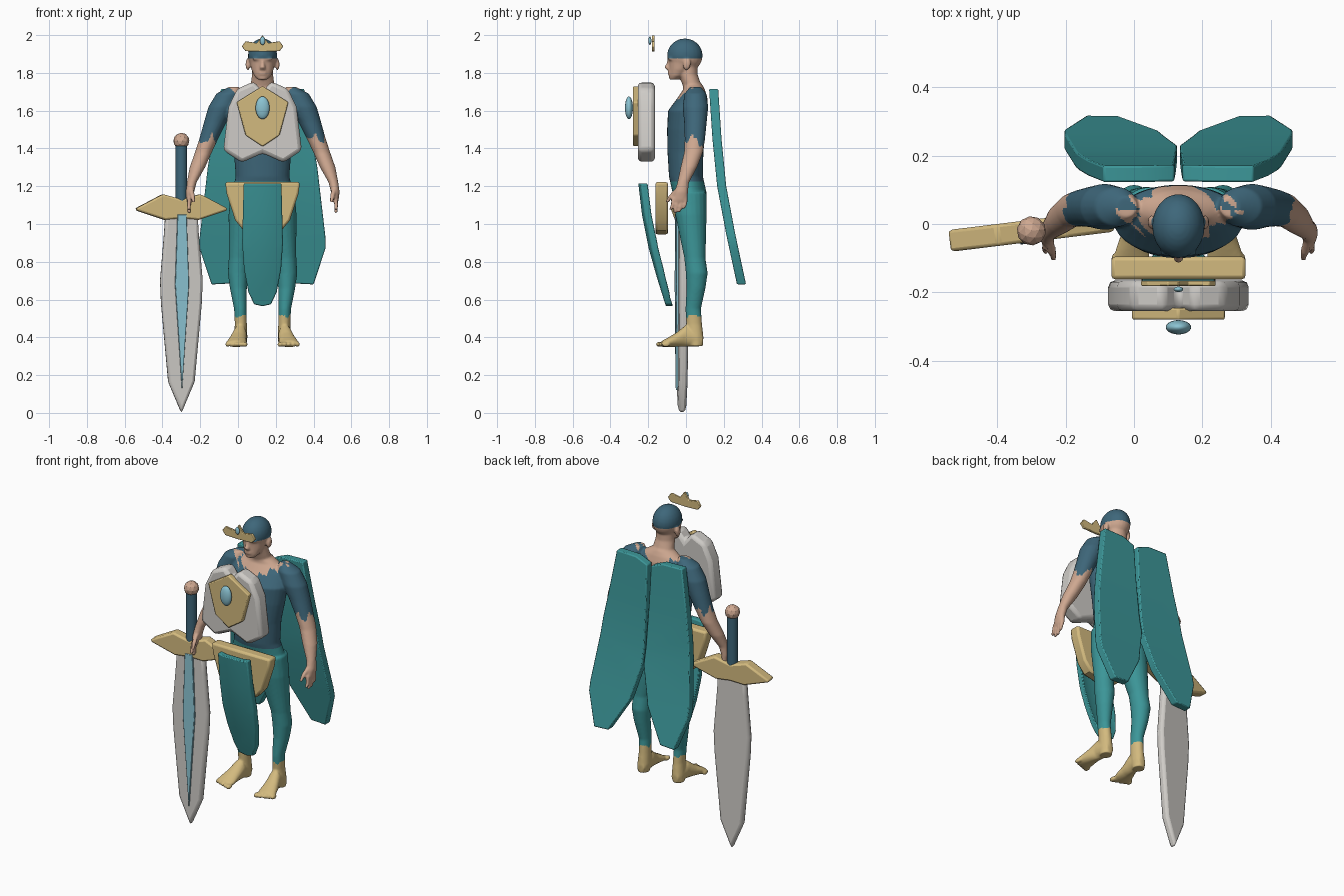
import bpy, bmesh, math, random
from mathutils import Matrix, Vector

if "Cube" in bpy.data.objects:
    bpy.data.objects.remove(bpy.data.objects["Cube"])

random.seed(4)
CX = 0.13  # figure centre line


def material(name, rgb):
    m = bpy.data.materials.new(name)
    m.diffuse_color = (*rgb, 1)
    m.use_nodes = True
    m.node_tree.nodes["Principled BSDF"].inputs["Base Color"].default_value = m.diffuse_color
    return m


TEAL = material("teal cloth", (0.045, 0.305, 0.315))
BLUE = material("dark blue", (0.048, 0.135, 0.195))
GOLD = material("gold", (0.65, 0.49, 0.21))
WHITE = material("pale metal", (0.62, 0.60, 0.57))
SKIN = material("skin", (0.62, 0.39, 0.28))
GEM = material("light blue", (0.26, 0.55, 0.65))


def finish(bm, name, mats, loc=(CX, 0, 0), rot=0):
    bmesh.ops.recalc_face_normals(bm, faces=bm.faces[:])
    me = bpy.data.meshes.new(name)
    bm.to_mesh(me)
    bm.free()
    ob = bpy.data.objects.new(name, me)
    bpy.context.collection.objects.link(ob)
    for m in mats:
        me.materials.append(m)
    ob.location = loc
    ob.rotation_euler.z = rot
    bpy.ops.object.select_all(action='DESELECT')
    ob.select_set(True)
    bpy.context.view_layer.objects.active = ob
    return ob


def smooth(angle=30):
    bpy.ops.object.shade_smooth_by_angle(angle=math.radians(angle))


def loft(bm, rings, along='z', n=20, s=1):
    """Closed tube through rings (position along axis, x, other, rx, r_other)."""
    loops = []
    for p, x, q, rx, rq in rings:
        loop = []
        for i in range(n):
            a = math.tau * i / n
            u, w = s * x + rx * math.cos(a), q + rq * math.sin(a)
            loop.append(bm.verts.new((u, w, p) if along == 'z' else (u, p, w)))
        loops.append(loop)
    for a, b in zip(loops, loops[1:]):
        for i in range(n):
            bm.faces.new((a[i], a[(i + 1) % n], b[(i + 1) % n], b[i]))
    bm.faces.new(loops[0])
    bm.faces.new(loops[-1])


def ball(bm, c, r, tilt=0):
    m = Matrix.Translation(c) @ Matrix.Rotation(tilt, 4, 'X') @ Matrix.Diagonal((*r, 1))
    bmesh.ops.create_uvsphere(bm, u_segments=24, v_segments=14, radius=1, matrix=m)


def plate(name, pts, y0, y1, mat, bevel, zcuts=(), xcuts=(), bend=None, mirror=True, **kw):
    """Outline in x/z, extruded in y, optionally sliced and bent."""
    if mirror:
        pts = pts + [(-x, z) for x, z in reversed(pts) if abs(x) > 1e-4]
    bm = bmesh.new()
    bm.faces.new([bm.verts.new((x, y0, z)) for x, z in pts])
    cuts = [((0, 0, z), (0, 0, 1)) for z in zcuts] + [((x, 0, 0), (1, 0, 0)) for x in xcuts]
    for co, no in cuts:
        bmesh.ops.bisect_plane(bm, geom=bm.verts[:] + bm.edges[:] + bm.faces[:],
                               plane_co=co, plane_no=no)
    new = bmesh.ops.extrude_face_region(bm, geom=bm.faces[:])
    for v in new['geom']:
        if isinstance(v, bmesh.types.BMVert):
            v.co.y = y1
    if bend:
        for v in bm.verts:
            v.co.y += bend(v.co.x, v.co.z)
    ob = finish(bm, name, [mat], **kw)
    b = ob.modifiers.new("bevel", 'BEVEL')
    b.width, b.segments, b.limit_method = bevel, 2, 'ANGLE'
    b.angle_limit = math.radians(40)
    smooth(25)
    return ob


def ramp(z, pts):
    """Linear lookup through descending (z, y) pairs."""
    for (za, ya), (zb, yb) in zip(pts, pts[1:]):
        if z >= zb:
            return ya + (yb - ya) * (za - z) / (za - zb)
    return pts[-1][1]


# Body: overlapping volumes fused into one skin
bm = bmesh.new()
loft(bm, [(1.07, 0, .02, .12, .06), (1.16, 0, .02, .165, .09), (1.25, 0, 0, .142, .09),
          (1.38, 0, -.003, .152, .095), (1.5, 0, .002, .175, .102), (1.6, 0, .01, .19, .105),
          (1.67, 0, .035, .165, .078), (1.71, 0, .042, .11, .058), (1.74, 0, .035, .06, .05)], n=32)
loft(bm, [(1.64, 0, .035, .085, .065), (1.72, 0, .037, .066, .05), (1.79, 0, .012, .056, .05),
          (1.86, 0, .01, .055, .05)])
# Head and face
ball(bm, (0, -.006, 1.892), (.077, .094, .09))
loft(bm, [(1.765, 0, -.065, .026, .024), (1.785, 0, -.048, .045, .043), (1.82, 0, -.03, .06, .06),
          (1.86, 0, -.018, .068, .074), (1.9, 0, -.01, .07, .08)])
loft(bm, [(1.82, 0, -.092, .017, .014), (1.83, 0, -.1, .015, .016), (1.85, 0, -.09, .01, .014),
          (1.872, 0, -.086, .01, .012)], n=10)
for z in (1.794, 1.805):
    ball(bm, (0, -.085, z), (.024, .012, .007))
for s in (-1, 1):
    ball(bm, (s * .03, -.082, 1.875), (.026, .014, .008))
    ball(bm, (s * .078, .005, 1.845), (.012, .02, .032), -.2)
    # Arm and hand
    loft(bm, [(1.725, .15, .05, .03, .03), (1.69, .18, .05, .065, .058), (1.62, .215, .05, .072, .068),
              (1.54, .25, .05, .06, .06), (1.45, .285, .047, .05, .054), (1.38, .313, .04, .045, .05),
              (1.3, .345, .015, .041, .044), (1.22, .375, -.015, .026, .031),
              (1.17, .385, -.025, .023, .036), (1.12, .385, -.033, .017, .042)], s=s)
    for i, end in enumerate((1.075, 1.058, 1.062, 1.08)):
        y = -.066 + i * .022
        loft(bm, [(1.14, .385, y, .012, .011), (1.1, .39, y - .005, .011, .010),
                  (end, .388, y - .016, .009, .009)], n=10, s=s)
    loft(bm, [(1.185, .378, -.045, .014, .014), (1.15, .37, -.078, .013, .014),
              (1.115, .365, -.1, .009, .01)], n=10, s=s)
    # Leg
    loft(bm, [(1.17, .085, .02, .085, .088), (1.05, .095, .026, .085, .083), (.92, .11, .038, .069, .068),
              (.82, .125, .047, .054, .056), (.74, .13, .057, .054, .058), (.66, .128, .053, .045, .05),
              (.55, .118, .038, .033, .041), (.47, .115, .043, .032, .042), (.4, .116, .05, .036, .043),
              (.353, .118, .053, .033, .036)], s=s)
    # Foot and toes
    loft(bm, [(.09, .116, .385, .022, .028), (.06, .117, .393, .035, .042), (0, .12, .408, .037, .058),
              (-.05, .13, .388, .045, .038), (-.1, .138, .372, .054, .024),
              (-.125, .138, .366, .05, .017)], along='y', s=s)
    for i in range(5):
        ball(bm, (s * (.094 + i * .023), -.138 + i * .008, .363), (.015 - i * .001, .023, .014))
body = finish(bm, "body", [BLUE, SKIN, TEAL, GOLD])
r = body.modifiers.new("fuse", 'REMESH')
r.mode, r.voxel_size = 'VOXEL', 0.0062
sm = body.modifiers.new("soften", 'SMOOTH')
sm.factor, sm.iterations = 0.5, 4
for name in ("fuse", "soften"):
    bpy.ops.object.modifier_apply(modifier=name)


def zigzag(t, size):
    return size * abs((t * 22) % 2 - 1) + size * .4 * abs((t * 51) % 2 - 1)


# Clothing regions with ragged borders
for f in body.data.polygons:
    x, y, z = f.center
    a, jag = abs(x), zigzag(x + y, .03)
    if z > 1.876:
        k = 0
    elif z < .50 + jag * .6:
        k = 3
    elif z < 1.225 and a < .28:
        k = 2
    elif a > .2 and z < 1.41 + jag * 1.8:
        k = 1
    elif z > 1.60 + .55 * a + jag * 1.3 + (.02 if y > .04 else 0):
        k = 1
    else:
        k = 0
    f.material_index = k
smooth(60)

# Chest armour and emblem
plate("chest_plate", [(0, 1.70), (.045, 1.755), (.135, 1.715), (.18, 1.62), (.208, 1.39),
                      (.11, 1.325), (0, 1.375)], -.255, -.165, WHITE, .02)
plate("chest_emblem", [(0, 1.73), (.137, 1.645), (.09, 1.47), (0, 1.41)], -.28, -.245, GOLD, .006)

# Crown
plate("crown", [(0, 2.0), (.03, 1.958), (.09, 1.968), (.11, 1.94), (.09, 1.915), (0, 1.912)],
      -.181, -.166, GOLD, .003)

# Gems
for name, c, rad in (("chest_gem", (0, -.302, 1.615), (.037, .021, .06)),
                     ("crown_gem", (0, -.191, 1.97), (.014, .008, .022))):
    bm = bmesh.new()
    ball(bm, c, rad)
    finish(bm, name, [GEM])
    smooth(60)

# Belt plate
plate("belt_plate", [(0, 1.222), (.198, 1.222), (.19, 1.16), (.145, 1.02), (.1, .965), (0, .945)],
      -.162, -.095, GOLD, .012)

# Front cloth panel
front_curve = [(1.22, -.248), (1.05, -.228), (.87, -.192), (.72, -.15), (.56, -.1)]
plate("front_cloth", [(0, 1.215), (.1, 1.215), (.108, .9), (.098, .76), (.075, .64), (.045, .575), (0, .565)],
      -.005, .032, TEAL, .006, zcuts=(1.05, .87, .72), xcuts=(-.055, .055),
      bend=lambda x, z: ramp(z, front_curve) + .3 * max(0, abs(x) - .055))

# Two cape panels
cape_curve = [(1.72, .122), (1.45, .14), (1.2, .165), (.95, .212), (.68, .27)]
for s, name in ((-1, "cape_left"), (1, "cape_right")):
    plate(name, [(s * x, z) for x, z in [(.012, 1.68), (.09, 1.712), (.22, 1.715), (.29, 1.3), (.333, .93),
                                         (.333, .87), (.27, .68), (.175, .685), (.06, .88), (.004, 1.1)]],
          0, .048, TEAL, .006, zcuts=(1.45, 1.2, .95), mirror=False,
          bend=lambda x, z: ramp(z, cape_curve))

# Sword
sword = dict(loc=(-.3, -.02, 0), rot=math.radians(7))
plate("sword_blade", [(0, 1.06), (.085, 1.06), (.092, .95), (.113, .7), (.108, .58), (.07, .165), (0, 0)],
      -.024, .022, WHITE, .015, **sword)
plate("blade_inlay", [(0, 1.05), (.024, 1.05), (.037, .68), (0, .12)], -.036, -.02, GEM, .003, **sword)
plate("sword_guard", [(0, 1.13), (.1, 1.158), (.245, 1.082), (.235, 1.07), (.09, 1.022), (0, 1.03)],
      -.032, .032, GOLD, .01, **sword)
bm = bmesh.new()
bmesh.ops.create_cone(bm, cap_ends=True, segments=16, radius1=.031, radius2=.031, depth=.3,
                      matrix=Matrix.Translation((0, 0, 1.265)))
finish(bm, "sword_grip", [BLUE], **sword)
smooth(40)
bm = bmesh.new()
bmesh.ops.create_icosphere(bm, subdivisions=2, radius=.043, matrix=Matrix.Translation((0, 0, 1.44)))
finish(bm, "sword_pommel", [SKIN], **sword)
